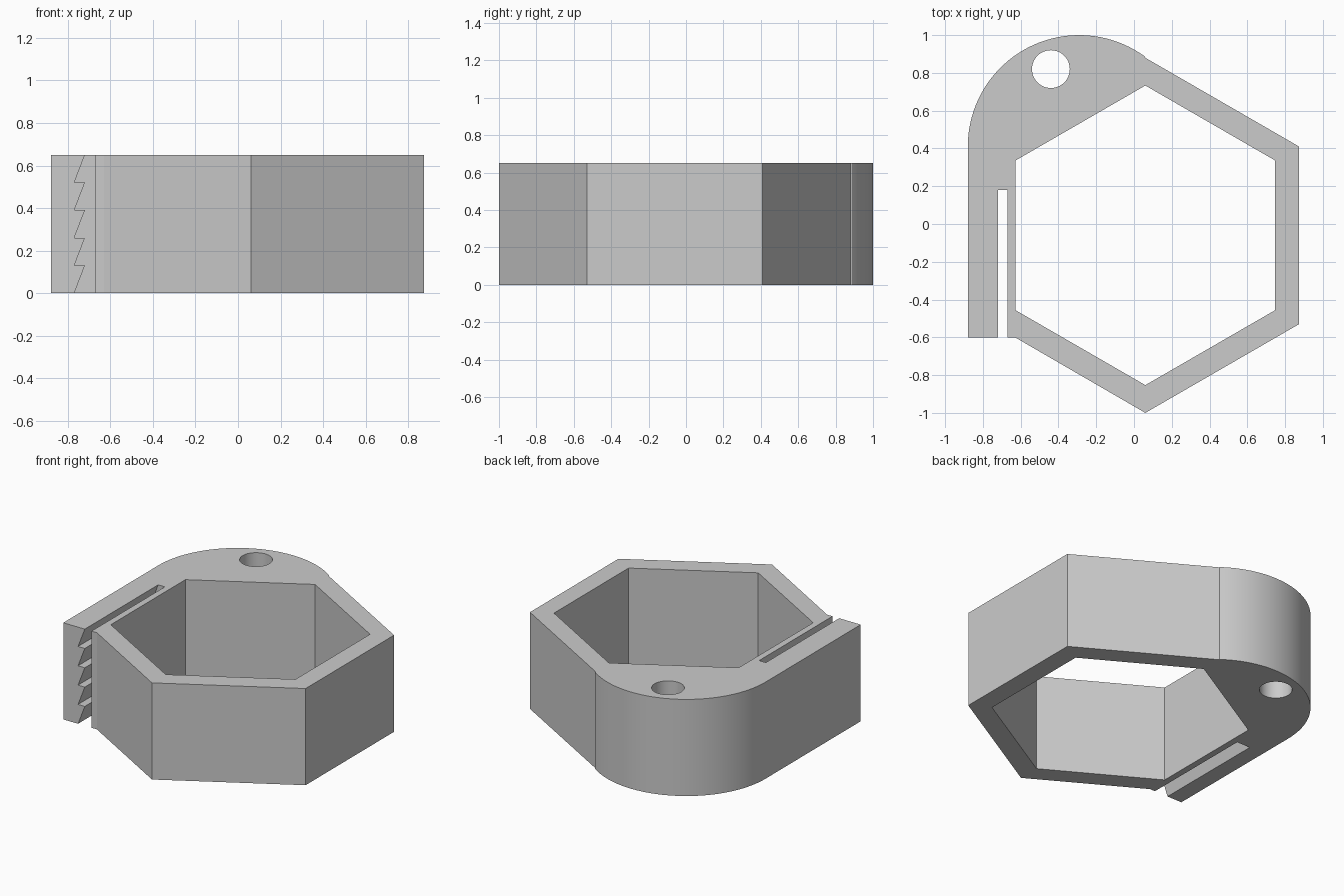
import bpy, bmesh, math

old = bpy.data.objects.get("Cube")
if old:
    bpy.data.objects.remove(old, do_unlink=True)

HEIGHT = 0.65
HEX = (0.06, -0.06)
HEX_R = 0.94
TEETH = 5

grey = bpy.data.materials.new("plain grey")
grey.use_nodes = True
GREY = (0.6, 0.6, 0.6, 1)
grey.diffuse_color = GREY
grey.node_tree.nodes["Principled BSDF"].inputs["Base Color"].default_value = GREY


def polar(centre, radius, degrees):
    a = math.radians(degrees)
    return centre[0] + radius * math.cos(a), centre[1] + radius * math.sin(a)


def prism(name, points, offset):
    """Extrude a closed loop of 3D points along an offset."""
    bm = bmesh.new()
    face = bm.faces.new([bm.verts.new(p) for p in points])
    extruded = bmesh.ops.extrude_face_region(bm, geom=[face], use_keep_orig=True)
    moved = [g for g in extruded["geom"] if isinstance(g, bmesh.types.BMVert)]
    bmesh.ops.translate(bm, verts=moved, vec=offset)
    bmesh.ops.recalc_face_normals(bm, faces=bm.faces)
    mesh = bpy.data.meshes.new(name)
    bm.to_mesh(mesh)
    bm.free()
    mesh.materials.append(grey)
    obj = bpy.data.objects.new(name, mesh)
    bpy.context.collection.objects.link(obj)
    return obj


def round_cutter(name, centre, radius, sides, start=0):
    loop = [(*polar(centre, radius, start + 360 * i / sides), -0.1) for i in range(sides)]
    return prism(name, loop, (0, 0, HEIGHT + 0.2))


# Body outline: hexagon corners, straight arm end, rounded shoulder
outline = [polar(HEX, HEX_R, a) for a in (30, -30, -90)]
outline += [(-0.63, -0.6), (-0.88, -0.6)]
outline += [polar((-0.29, 0.41), 0.59, 180 - 126 * i / 40) for i in range(41)]
outline.append(polar(HEX, HEX_R, 90))
body = prism("hexagonal_clip_body", [(x, y, 0) for x, y in outline], (0, 0, HEIGHT))

# Slot with a sawtooth inner face along the arm
step = HEIGHT / TEETH
root, tip = -0.77, -0.72
slope = (tip - root) / step
saw = [(root - slope * 0.05, -0.05)]
for i in range(TEETH):
    if i:
        saw.append((root, i * step))
    if i < TEETH - 1:
        saw.append((tip, (i + 1) * step))
saw += [(tip + slope * 0.05, HEIGHT + 0.05), (-0.67, HEIGHT + 0.05), (-0.67, -0.05)]
slot = prism("slot_cutter", [(x, -0.8, z) for x, z in saw], (0, 0.98, 0))

# Hexagonal opening and pivot hole
opening = round_cutter("opening_cutter", HEX, 0.793, 6, 30)
hole = round_cutter("hole_cutter", (-0.44, 0.82), 0.1, 48)

bpy.context.view_layer.objects.active = body
for cutter in (opening, hole, slot):
    mod = body.modifiers.new(cutter.name, "BOOLEAN")
    mod.operation = "DIFFERENCE"
    mod.solver = "EXACT"
    mod.object = cutter
    bpy.ops.object.modifier_apply(modifier=mod.name)
    bpy.data.objects.remove(cutter, do_unlink=True)

# Smooth the rounded shoulder and hole, keep other edges crisp
bpy.ops.object.select_all(action="DESELECT")
body.select_set(True)
bpy.ops.object.shade_smooth_by_angle(angle=math.radians(20))
